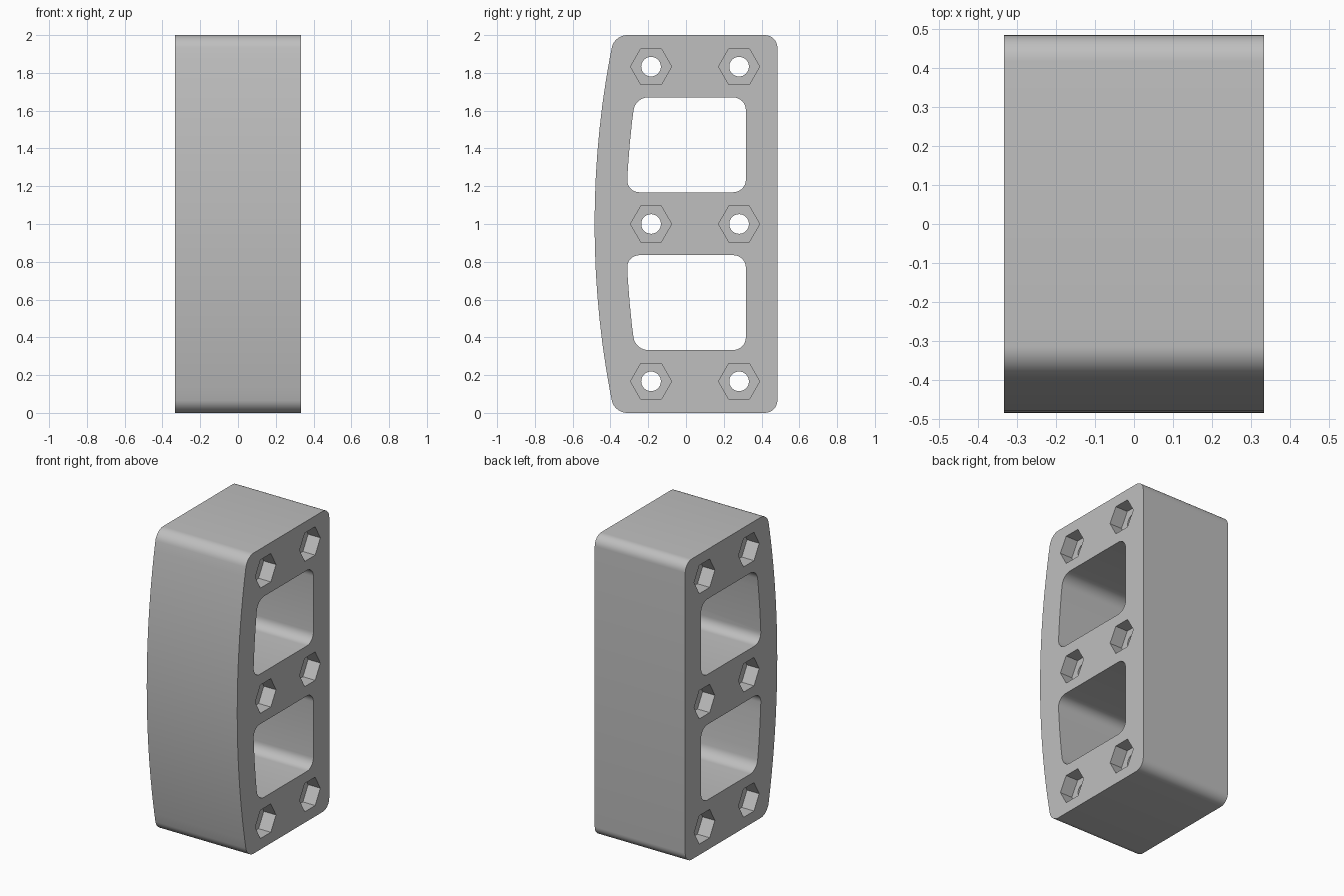
import bpy, bmesh, math

if "Cube" in bpy.data.objects:
    bpy.data.objects.remove(bpy.data.objects["Cube"])

HALF_W = 0.333          # half thickness along x
FRONT, BACK = -0.484, 0.484
ARC_R = 4.85            # radius of the bowed front
FILLET = 0.067

grey = bpy.data.materials.new("light grey")
grey.diffuse_color = (0.52, 0.52, 0.52, 1)
grey.use_nodes = True
grey.node_tree.nodes["Principled BSDF"].inputs["Base Color"].default_value = grey.diffuse_color


def prism(name, pts, x0, x1, fillet=0):
    """Extrude a (y, z) outline from x0 to x1, optionally rounding its sharp corners."""
    bm = bmesh.new()
    face = bm.faces.new([bm.verts.new((x0, y, z)) for y, z in pts])
    ext = bmesh.ops.extrude_face_region(bm, geom=[face])["geom"]
    bmesh.ops.translate(bm, vec=(x1 - x0, 0, 0),
                        verts=[v for v in ext if isinstance(v, bmesh.types.BMVert)])
    bmesh.ops.recalc_face_normals(bm, faces=bm.faces)
    if fillet:
        sharp = [e for e in bm.edges
                 if abs(e.verts[0].co.x - e.verts[1].co.x) > 0.1
                 and e.calc_face_angle(0) > math.radians(45)]
        bmesh.ops.bevel(bm, geom=sharp, offset=fillet, offset_type='OFFSET',
                        segments=8, profile=0.5, affect='EDGES')
    mesh = bpy.data.meshes.new(name)
    bm.to_mesh(mesh)
    bm.free()
    obj = bpy.data.objects.new(name, mesh)
    bpy.context.collection.objects.link(obj)
    mesh.materials.append(grey)
    return obj


def bowed_outline(z0, z1, front, back, radius, steps):
    """Straight back, top and bottom with a bowed front edge centred on z = 1."""
    pts = [(back, z1), (back, z0)]
    for i in range(steps + 1):
        z = z0 + (z1 - z0) * i / steps
        pts.append((front + radius - math.sqrt(radius ** 2 - (z - 1) ** 2), z))
    return pts


def ngon(cy, cz, r, n):
    return [(cy + r * math.cos(math.tau * i / n), cz + r * math.sin(math.tau * i / n))
            for i in range(n)]


# Main block
block = prism("spacer_block", bowed_outline(0, 2, FRONT, BACK, ARC_R, 16),
              -HALF_W, HALF_W, FILLET)

# Two large windows following the bowed front
cutters = [prism("window_cutter", bowed_outline(z0, z0 + 0.502, FRONT + 0.167, 0.317,
                                                ARC_R - 0.167, 4), -0.5, 0.5, FILLET)
           for z0 in (0.333, 1.168)]

# Six bolt holes with hexagonal nut pockets on both sides
POCKET = 0.09
for y in (-0.185, 0.281):
    for z in (0.167, 1.0, 1.833):
        cutters.append(prism("bolt_hole_cutter", ngon(y, z, 0.052, 32), -0.5, 0.5))
        for s in (-1, 1):
            cutters.append(prism("nut_pocket_cutter", ngon(y, z, 0.109, 6),
                                 s * (HALF_W - POCKET), s * 0.5))

bpy.context.view_layer.objects.active = block
for c in cutters:
    mod = block.modifiers.new("cut", 'BOOLEAN')
    mod.operation, mod.solver, mod.object = 'DIFFERENCE', 'EXACT', c
    bpy.ops.object.modifier_apply(modifier=mod.name)
    bpy.data.objects.remove(c)

# Smooth curved walls, keep flat edges crisp
bpy.ops.object.select_all(action='DESELECT')
block.select_set(True)
bpy.ops.object.shade_smooth_by_angle(angle=math.radians(30))
